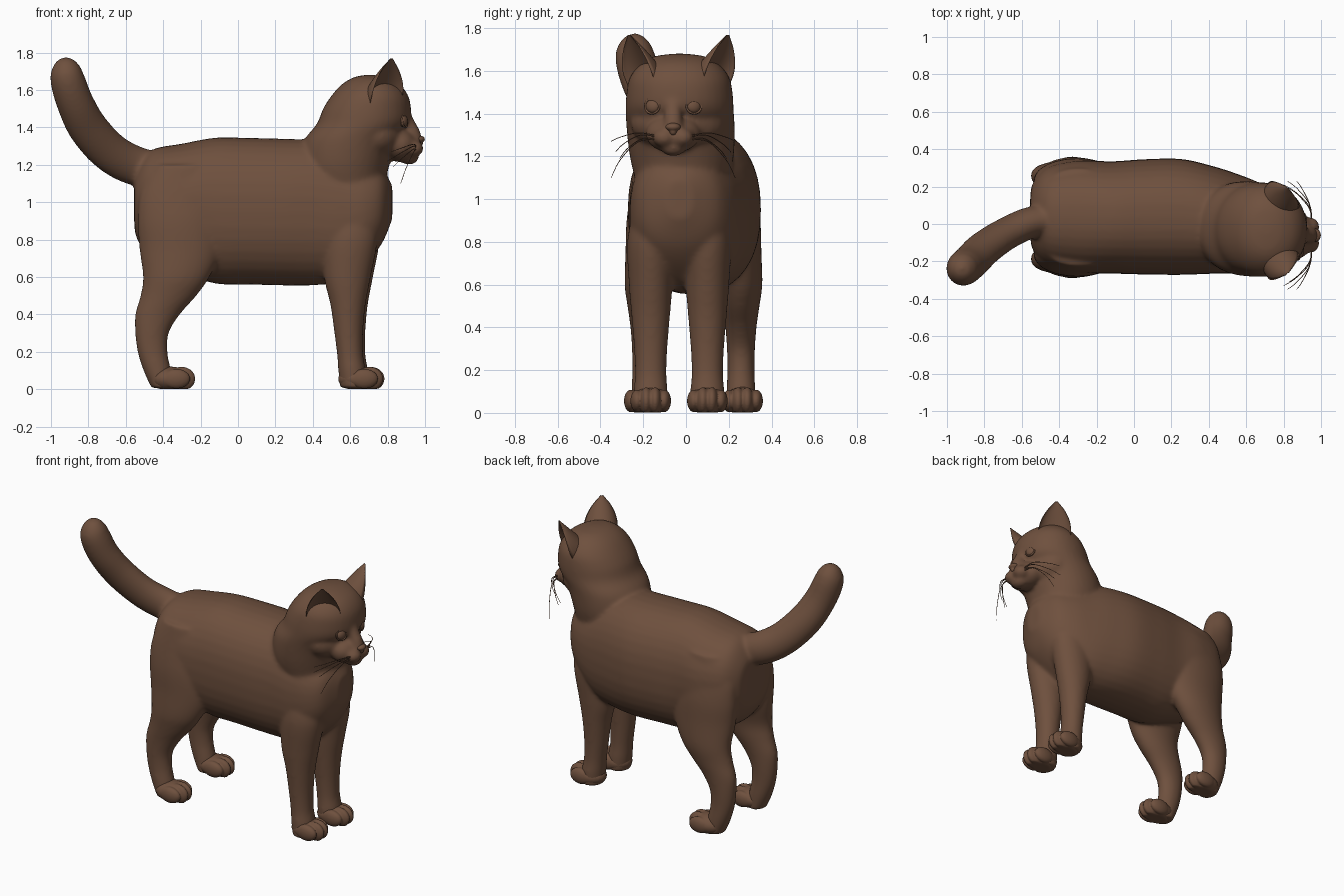
import bpy, bmesh, math
from mathutils import Vector, Matrix

if "Cube" in bpy.data.objects:
    bpy.data.objects.remove(bpy.data.objects["Cube"])

fur = bpy.data.materials.new("brown fur")
fur.diffuse_color = (0.158, 0.081, 0.048, 1)
fur.use_nodes = True
fur.node_tree.nodes["Principled BSDF"].inputs["Base Color"].default_value = fur.diffuse_color


def spline(rows, n=5):
    """Catmull-Rom through rows of numbers."""
    out = []
    for i in range(len(rows) - 1):
        p0, p1, p2 = rows[max(i - 1, 0)], rows[i], rows[i + 1]
        p3 = rows[min(i + 2, len(rows) - 1)]
        for k in range(n):
            t = k / n
            out.append([0.5 * (2 * b + (c - a) * t + (2 * a - 5 * b + 4 * c - d) * t * t
                               + (3 * b - a - 3 * c + d) * t ** 3)
                        for a, b, c, d in zip(p0, p1, p2, p3)])
    return out + [list(rows[-1])]


def skin(bm, rings):
    """Join rings of points into a closed tube."""
    vs = [[bm.verts.new(p) for p in r] for r in rings]
    n = len(vs[0])
    for r, s in zip(vs, vs[1:]):
        for j in range(n):
            bm.faces.new((r[j], r[(j + 1) % n], s[(j + 1) % n], s[j]))
    bm.faces.new(vs[0][::-1])
    bm.faces.new(vs[-1])


def loft(bm, rows, axis=None, e=2.0, seg=36):
    """Rows are x, y, z, half width, half depth; rings face axis or the path."""
    rows = spline(rows)
    rings = []
    for i, (x, y, z, a, b) in enumerate(rows):
        a, b = max(a, 0.003), max(b, 0.003)
        t = Vector(axis) if axis else (Vector(rows[min(i + 1, len(rows) - 1)][:3])
                                       - Vector(rows[max(i - 1, 0)][:3])).normalized()
        side = Vector((0, 1, 0))
        side = (side - t * side.dot(t)).normalized()
        up = t.cross(side)
        ring = []
        for j in range(seg):
            c, s = math.cos(math.tau * j / seg), math.sin(math.tau * j / seg)
            ring.append(Vector((x, y, z))
                        + side * a * math.copysign(abs(c) ** (2 / e), c)
                        + up * b * math.copysign(abs(s) ** (2 / e), s))
        rings.append(ring)
    skin(bm, rings)


def blob(bm, centre, radii, rot=Matrix()):
    bmesh.ops.create_uvsphere(bm, u_segments=24, v_segments=16, radius=1,
                              matrix=Matrix.Translation(centre) @ rot @ Matrix.Diagonal((*radii, 1)))


def finish(bm, name):
    bmesh.ops.recalc_face_normals(bm, faces=bm.faces[:])
    me = bpy.data.meshes.new(name)
    bm.to_mesh(me)
    bm.free()
    me.materials.append(fur)
    for p in me.polygons:
        p.use_smooth = True
    ob = bpy.data.objects.new(name, me)
    bpy.context.collection.objects.link(ob)
    return ob


def fuse(ob, voxel, smooth):
    """Melt overlapping pieces into one soft skin."""
    m = ob.modifiers.new("fuse", 'REMESH')
    m.mode = 'VOXEL'
    m.voxel_size = voxel
    m.use_smooth_shade = True
    m = ob.modifiers.new("soften", 'SMOOTH')
    m.factor = .5
    m.iterations = smooth


X, Z = (1, 0, 0), (0, 0, 1)
FACE_Y = -0.06
HEAD_Y = -0.035
body = bmesh.new()

# torso
loft(body, [(-.555, .04, 1.0, .10, .11), (-.54, .04, .995, .18, .19), (-.46, .04, .985, .265, .295),
            (-.3, .04, .968, .30, .345), (-.12, .035, .955, .30, .39), (.05, .038, .952, .308, .392),
            (.25, .038, .947, .31, .392), (.42, .022, .943, .288, .386), (.56, .0, .93, .265, .35),
            (.68, -.02, .95, .235, .28), (.77, -.03, .98, .175, .20), (.825, -.03, 1.0, .06, .09)], X, 2.3)

# neck and skull
loft(body, [(.60, -.02, .9, .17, .17), (.575, -.02, 1.08, .215, .21), (.572, -.02, 1.2, .243, .238),
            (.605, -.025, 1.33, .253, .25), (.67, -.03, 1.42, .253, .248), (.69, -.03, 1.5, .248, .235),
            (.705, -.03, 1.57, .232, .205), (.71, -.03, 1.63, .185, .155), (.707, -.03, 1.667, .12, .09),
            (.705, -.03, 1.68, .03, .03)], Z, 2.1)

# brow bridge, muzzle, chin, cheeks
loft(body, [(.82, FACE_Y, 1.55, .08, .05), (.88, FACE_Y, 1.48, .055, .035), (.913, FACE_Y, 1.42, .04, .035),
            (.935, FACE_Y, 1.37, .042, .04), (.96, FACE_Y, 1.325, .04, .03)])
blob(body, (.865, FACE_Y, 1.305), (.095, .13, .09))
blob(body, (.915, FACE_Y, 1.24), (.052, .06, .04))
blob(body, (.74, HEAD_Y, 1.355), (.15, .225, .135))
for s in (-1, 1):
    blob(body, (.94, FACE_Y + s * .043, 1.287), (.053, .054, .045))

# tail
loft(body, [(-.38, .02, 1.17, .08, .09), (-.54, .01, 1.192, .085, .105), (-.68, -.05, 1.265, .085, .107),
            (-.80, -.13, 1.395, .09, .106), (-.87, -.20, 1.53, .094, .099), (-.91, -.235, 1.65, .095, .093),
            (-.918, -.24, 1.715, .08, .078), (-.92, -.24, 1.76, .045, .045), (-.92, -.24, 1.775, .01, .01)])

# legs: x, height, half width, half depth
front = [(.60, .95, .08, .12), (.60, .8, .11, .145), (.585, .6, .102, .125), (.588, .45, .09, .094),
         (.592, .3, .078, .077), (.60, .18, .074, .07), (.61, .1, .08, .074), (.62, .006, .08, .074)]
for y, dx in ((-.165, 0), (.10, .012)):
    loft(body, [(x + dx, y, z, a, b) for x, z, a, b in front], Z)
hind = [(-.29, 1.2, .06, .15), (-.30, 1.05, .09, .22), (-.305, .9, .113, .232), (-.305, .75, .118, .222),
        (-.33, .6, .10, .178), (-.372, .5, .087, .15), (-.43, .4, .073, .12), (-.46, .3, .066, .09),
        (-.457, .2, .064, .08), (-.432, .1, .068, .074), (-.405, .006, .068, .058)]
for s in (-1, 1):
    loft(body, [(x, .035 + s * (.2 if z > .7 else .222), z, a, b) for x, z, a, b in hind], Z)
fuse(finish(body, "body"), .0105, 16)

# paws with four toes each
for name, x, y in (("front_paw_near", .615, -.165), ("front_paw_far", .622, .10),
                   ("hind_paw_near", -.39, -.195), ("hind_paw_far", -.39, .265)):
    bm = bmesh.new()
    blob(bm, (x + .03, y, .055), (.11, .088, .066))
    for k in (-1.5, -.5, .5, 1.5):
        back = .028 if abs(k) > 1 else 0
        blob(bm, (x + .088 - back, y + k * .042, .056), (.074, .032, .064 - back * .4))
    for v in bm.verts:
        v.co.z = max(v.co.z, 0.002)
    fuse(finish(bm, name), .006, 2)

# ears: thick crescent sections rising to a tip, open to the front and outside
for name, s in (("ear_near", -1), ("ear_far", 1)):
    bm = bmesh.new()
    base, tip = Vector((.755, HEAD_Y + s * .13, 1.53)), Vector((.82, HEAD_Y + s * .23, 1.768))
    facing = Vector((.64, s * .77, 0))
    across = Vector((.77, -s * .64, 0))
    rings = []
    for t, w, d in spline([(0, .105, .15), (.25, .105, .14), (.5, .09, .10),
                           (.75, .058, .052), (.93, .022, .02), (1, .008, .008)], 4):
        c = base.lerp(tip, t)
        ring = []
        for j in range(32):
            q = math.tau * j / 32
            depth = d * abs(math.sin(q)) * (1 if j <= 16 else .5)
            ring.append(c + across * w * math.cos(q) - facing * (depth - d * .35))
        rings.append(ring)
    skin(bm, rings)
    finish(bm, name)

# eyes with thin raised lids
for name, x, y, d in (("eye_near", .884, -.155, (.9, -.36, .12)), ("eye_far", .901, .035, (.95, .27, .12))):
    bm = bmesh.new()
    rot = Vector(d).to_track_quat('Z', 'Y').to_matrix().to_4x4()
    blob(bm, (x, y, 1.435), (.035, .033, .022), rot)
    place = Matrix.Translation((x, y, 1.435)) @ rot
    rings = []
    for i in range(28):
        u = math.tau * i / 28
        rings.append([bm.verts.new(place @ Vector(((.036 + .005 * math.cos(v)) * math.cos(u),
                                                   (.036 + .005 * math.cos(v)) * math.sin(u),
                                                   .007 + .006 * math.sin(v))))
                      for v in (math.tau * j / 8 for j in range(8))])
    for i in range(28):
        r, q = rings[i], rings[(i + 1) % 28]
        for j in range(8):
            bm.faces.new((r[j], r[(j + 1) % 8], q[(j + 1) % 8], q[j]))
    finish(bm, name)

# nose
bm = bmesh.new()
blob(bm, (.968, FACE_Y, 1.337), (.032, .036, .02))
blob(bm, (.968, FACE_Y, 1.318), (.022, .018, .022))
fuse(finish(bm, "nose"), .005, 3)


def strand(name, pts, r):
    cu = bpy.data.curves.new(name, 'CURVE')
    cu.dimensions = '3D'
    cu.bevel_depth = r
    cu.bevel_resolution = 1
    sp = cu.splines.new('POLY')
    pts = spline(pts, 6)
    sp.points.add(len(pts) - 1)
    for i, (p, q) in enumerate(zip(sp.points, pts)):
        p.co = (*q, 1)
        p.radius = 1 - .6 * i / len(pts)
    cu.materials.append(fur)
    bpy.context.collection.objects.link(bpy.data.objects.new(name, cu))


# whiskers: reach sideways, end x, end height, arch height
for s, side in ((-1, "near"), (1, "far")):
    for i, (reach, x, z, arch) in enumerate([(.29, .82, 1.27, 1.31), (.27, .80, 1.22, 1.30),
                                             (.29, .87, 1.10, 1.27), (.25, .83, 1.19, 1.285)]):
        strand(f"whisker_{side}_{i}", [(.95, FACE_Y + s * .05, 1.29 - i * .006),
                                       (.94, FACE_Y + s * reach * .55, arch),
                                       (.5 * (.93 + x), FACE_Y + s * reach * .85, .5 * (arch + z)),
                                       (x, FACE_Y + s * reach, z)], .003)
